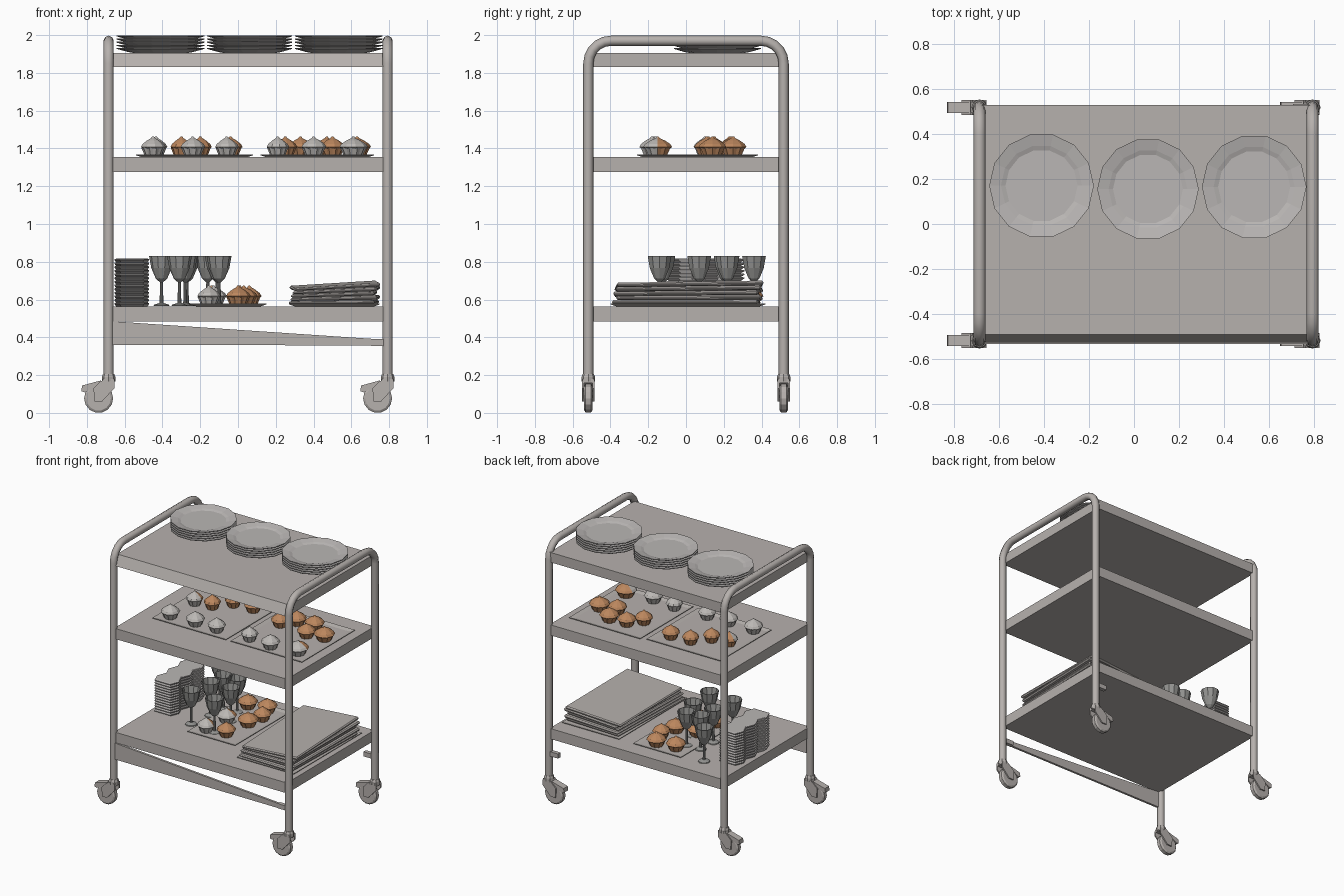
import bpy, bmesh, math, random
from mathutils import Vector, Matrix

if "Cube" in bpy.data.objects:
    bpy.data.objects.remove(bpy.data.objects["Cube"])

random.seed(4)


def mat(name, c):
    m = bpy.data.materials.new(name)
    m.diffuse_color = (*c, 1)
    m.use_nodes = True
    m.node_tree.nodes["Principled BSDF"].inputs["Base Color"].default_value = m.diffuse_color
    return m


METAL = mat("warm grey metal", (0.47, 0.44, 0.42))
CHINA = mat("pale grey china", (0.49, 0.47, 0.46))
GLASS = mat("smoky glass", (0.30, 0.30, 0.29))
LINEN = mat("linen", (0.47, 0.44, 0.42))
CREAM = mat("cream icing", (0.50, 0.48, 0.46))
BROWN = mat("caramel icing", (0.50, 0.24, 0.11))


def finish(name, bm, mats, loc=(0, 0, 0), smooth=0):
    bmesh.ops.recalc_face_normals(bm, faces=bm.faces)
    me = bpy.data.meshes.new(name)
    bm.to_mesh(me)
    bm.free()
    for m in mats:
        me.materials.append(m)
    ob = bpy.data.objects.new(name, me)
    ob.location = loc
    bpy.context.collection.objects.link(ob)
    if smooth:
        bpy.context.view_layer.objects.active = ob
        ob.select_set(True)
        bpy.ops.object.shade_smooth_by_angle(angle=math.radians(smooth))
        ob.select_set(False)
    return ob


def loft(bm, rings, close=True):
    """Skin a list of vertex loops, capping both ends."""
    vs = [[bm.verts.new(p) for p in r] for r in rings]
    n = len(vs[0])
    for a, b in zip(vs, vs[1:]):
        for i in range(n):
            bm.faces.new((a[i], a[(i + 1) % n], b[(i + 1) % n], b[i]))
    if close:
        bm.faces.new(vs[0])
        bm.faces.new(vs[-1])


def lathe(bm, prof, n, z0=0, flute=0):
    loft(bm, [[(r * (1 - flute * (i % 2)) * math.cos(math.tau * i / n),
                r * (1 - flute * (i % 2)) * math.sin(math.tau * i / n), z + z0)
               for i in range(n)] for r, z in prof])


def box(bm, lo, hi, rot=0):
    lo, hi = Vector(lo), Vector(hi)
    m = Matrix.Translation((lo + hi) / 2) @ Matrix.Rotation(rot, 4, 'Z') @ Matrix.Diagonal((*(hi - lo), 1))
    return bmesh.ops.create_cube(bm, size=1, matrix=m)['verts']


def prism_xz(bm, pts, y0, y1):
    loft(bm, [[(x, y, z) for x, z in pts] for y in (y0, y1)])


# tube frames: two posts joined by a rounded handle
POSTS = (-0.685, 0.792)
R, TOP, Y, BEND = 0.027, 1.97, 0.517, 0.12
for side, px in zip(("left", "right"), POSTS):
    half = [(-Y, 0.17)] + [(-Y + BEND * (1 - math.cos(a)), TOP - BEND + BEND * math.sin(a))
                           for a in [math.pi / 2 * k / 5 for k in range(6)]]
    path = half + [(-y, z) for y, z in reversed(half)]
    rings = []
    for i, (y, z) in enumerate(path):
        a, b = path[max(i - 1, 0)], path[min(i + 1, len(path) - 1)]
        t = Vector((b[0] - a[0], b[1] - a[1])).normalized()
        rings.append([(px + R * math.cos(q), y - t.y * R * math.sin(q), z + t.x * R * math.sin(q))
                      for q in [math.tau * k / 8 for k in range(8)]])
    bm = bmesh.new()
    loft(bm, rings)
    finish(side + "_frame", bm, [METAL], smooth=50)

# shelves
for name, z0, z1, lip in (("top", 1.83, 1.905, 0.035), ("middle", 1.274, 1.354, 0), ("bottom", 0.485, 0.564, 0)):
    bm = bmesh.new()
    for v in box(bm, (-0.675, -0.525, z0), (0.78, 0.527, z1)):
        if v.co.z > z1 - 0.01 and v.co.y < 0:
            v.co.y += lip
    finish(name + "_shelf", bm, [METAL])

# tapering brace and small clips under the bottom shelf
bm = bmesh.new()
prism_xz(bm, [(-0.67, 0.485), (-0.67, 0.36), (0.77, 0.357), (0.77, 0.388)], -0.532, -0.515)
finish("front_brace", bm, [METAL])
bm = bmesh.new()
for y in (-0.517, 0.517):
    box(bm, (0.705, y - 0.015, 0.355), (0.78, y + 0.015, 0.39))
finish("post_clips", bm, [METAL])

# casters: wheel, fork plates, collar and brake lever
for sx, px in zip(("left", "right"), POSTS):
    for sy, py in (("front", -0.517), ("back", 0.517)):
        bm = bmesh.new()
        loft(bm, [[(-0.053 + r * math.cos(math.tau * k / 14), y, 0.077 + r * math.sin(math.tau * k / 14))
                   for k in range(14)] for r, y in ((0.065, -0.022), (0.077, -0.014), (0.077, 0.014), (0.065, 0.022))])
        for y in (-0.028, 0.028):
            prism_xz(bm, [(-0.075, 0.06), (-0.035, 0.06), (0.03, 0.13), (0.03, 0.17), (-0.04, 0.17), (-0.08, 0.13)],
                     y - 0.005, y + 0.005)
        prism_xz(bm, [(-0.04, 0.158), (0.03, 0.158), (0.03, 0.18), (-0.03, 0.18)], -0.032, 0.032)
        prism_xz(bm, [(-0.145, 0.115), (-0.125, 0.108), (-0.04, 0.158), (-0.04, 0.172), (-0.14, 0.145)], -0.025, 0.025)
        lathe(bm, [(0.036, 0.165), (0.036, 0.19), (0.03, 0.205)], 8)
        finish(f"{sx}_{sy}_caster", bm, [METAL], (px, py, 0))

# dinner plate stacks on the top shelf
PLATE = [(0.14, 0), (0.17, 0.005), (0.232, 0.022), (0.232, 0.027), (0.18, 0.016), (0.16, 0.009)]
for i, (x, y, s) in enumerate(((-0.41, 0.17, 1), (0.062, 0.155, 0.97), (0.533, 0.165, 1))):
    bm = bmesh.new()
    for k in range(5):
        lathe(bm, [(r * s, z) for r, z in PLATE], 14, 0.0165 * k)
    finish(f"plate_stack_{i + 1}", bm, [CHINA], (x, y, 1.905))

# serving trays with a low raised rim
for name, x0, x1, y0, y1, z in (("left_cake", -0.54, 0.08, -0.26, 0.36, 1.354), ("right_cake", 0.12, 0.72, -0.26, 0.38, 1.354),
                                ("lower_cake", -0.25, 0.15, -0.25, 0.42, 0.564), ("linen", 0.27, 0.75, -0.40, 0.42, 0.564)):
    bm = bmesh.new()
    loft(bm, [[(a, b, z + h) for a, b in ((x0 + d, y0 + d), (x1 - d, y0 + d), (x1 - d, y1 - d), (x0 + d, y1 - d))]
              for d, h in ((0.03, 0), (0, 0.01), (0, 0.014), (0.03, 0.006))])
    finish(name + "_tray", bm, [METAL])


# cupcakes: fluted case and peaked icing; kind c = cream, b = caramel, m = cream front and caramel back
def cupcake(name, x, y, z, kind, s=1.0):
    bm = bmesh.new()
    lathe(bm, [(0.043 * s, 0), (0.062 * s, 0.044)], 20, 0, 0.1)
    lathe(bm, [(0.058 * s, 0.04), (0.068 * s, 0.048), (0.058 * s, 0.064), (0.034 * s, 0.082), (0.012, 0.094), (0.004, 0.104)], 9)
    for f in bm.faces:
        f.material_index = int(kind == "b" or (kind == "m" and f.calc_center_median().y > 0.0))
    finish(name, bm, [CREAM, BROWN], (x, y, z))


MIDDLE = [(-0.45, -0.17, "c", 1), (-0.24, -0.17, "c", 1), (-0.06, -0.17, "c", 0.95),
          (0.21, -0.16, "c", 0.9), (0.40, -0.18, "c", 1), (0.61, -0.15, "m", 1.15),
          (-0.435, 0.10, "m", 0.9), (-0.30, 0.12, "b", 0.9), (-0.20, 0.23, "b", 0.9), (-0.04, 0.24, "b", 0.95),
          (0.25, 0.15, "b", 0.95), (0.33, 0.24, "b", 1), (0.47, 0.25, "b", 1.05), (0.50, 0.11, "b", 1), (0.63, 0.14, "b", 1.1)]
LOWER = [(-0.155, -0.16, "m", 0.95), (0.0, -0.14, "b", 1), (-0.13, 0.05, "m", 1.05), (0.03, 0.08, "b", 1.1),
         (0.06, 0.21, "b", 0.95), (-0.14, 0.32, "b", 1.05), (0.01, 0.34, "b", 1.05)]
for label, z, items in (("middle", 1.36, MIDDLE), ("lower", 0.57, LOWER)):
    for i, (x, y, kind, s) in enumerate(items):
        cupcake(f"{label}_cupcake_{i + 1}", x, y, z, kind, s)

# wine glasses
GOBLET = [(0.042, 0), (0.04, 0.006), (0.01, 0.016), (0.008, 0.125), (0.03, 0.145), (0.054, 0.20), (0.066, 0.265),
          (0.062, 0.265), (0.048, 0.20), (0.02, 0.15)]
for i, (x, y) in enumerate(((-0.31, -0.12), (-0.10, -0.14), (-0.28, 0.07), (-0.11, 0.07), (-0.27, 0.21),
                            (-0.16, 0.22), (-0.405, 0.36))):
    bm = bmesh.new()
    lathe(bm, GOBLET, 10)
    finish(f"wine_glass_{i + 1}", bm, [GLASS], (x, y, 0.566))

# ribbed stack of small lobed dishes
bm = bmesh.new()
N = 12
for k in range(13):
    ys = [-0.21 + 0.42 * j / N for j in range(N + 1)]
    edge = [0.078 + 0.014 * math.cos(math.tau * y / 0.14) for y in ys]
    outline = [(w, y) for w, y in zip(edge, ys)] + [(-w, y) for w, y in reversed(list(zip(edge, ys)))]
    loft(bm, [[(x * s, y * s, 0.0194 * k + h) for x, y in outline] for s, h in ((0.9, 0), (1, 0.012), (1, 0.017), (0.92, 0.0194))])
finish("dish_stack", bm, [CHINA], (-0.562, 0.10, 0.564))

# folded table linen, tilted slightly upward to the right
bm = bmesh.new()
for k in range(5):
    j = lambda: random.uniform(-0.012, 0.012)
    z = 0.006 + 0.0215 * k
    box(bm, (-0.225 + j(), -0.385 + j(), z), (0.225 + j(), 0.385 + j(), z + 0.019), random.uniform(-0.035, 0.035))
bmesh.ops.bevel(bm, geom=bm.edges[:], offset=0.007, segments=1, affect='EDGES')
for v in bm.verts:
    v.co.z *= 1 + 0.22 * (v.co.x / 0.24) * 0.6 + 0.06 * (v.co.y / 0.4)
finish("folded_linen", bm, [LINEN], (0.512, 0.01, 0.57))
